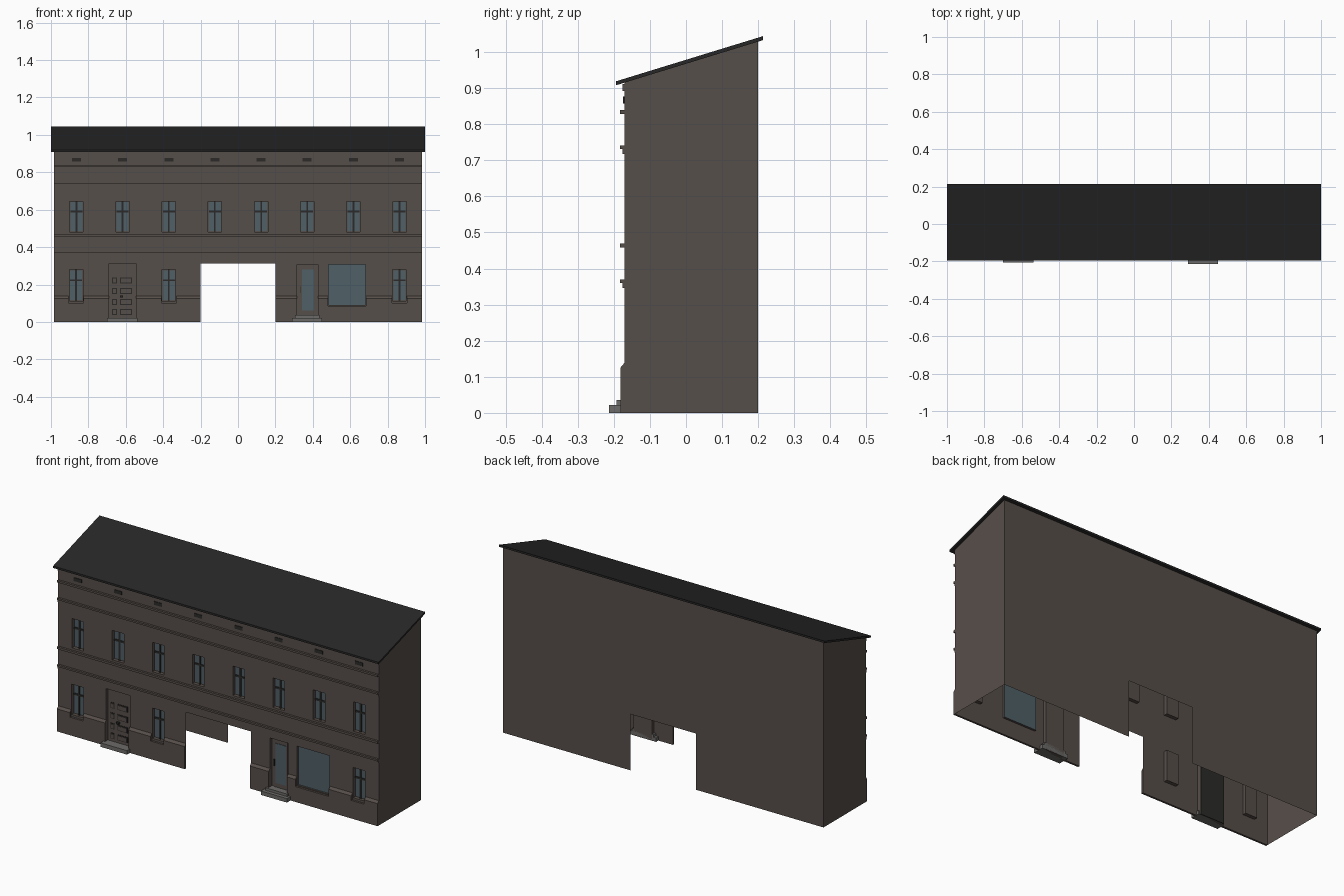
import bpy, bmesh

if "Cube" in bpy.data.objects:
    bpy.data.objects.remove(bpy.data.objects["Cube"])


def material(name, rgb):
    m = bpy.data.materials.new(name)
    m.diffuse_color = (*rgb, 1)
    m.use_nodes = True
    m.node_tree.nodes["Principled BSDF"].inputs["Base Color"].default_value = m.diffuse_color
    return m


WALL = material("brown plaster", (0.094, 0.077, 0.067))
ROOF = material("dark roofing", (0.020, 0.020, 0.020))
GLASS = material("blue grey glass", (0.080, 0.115, 0.135))
STONE = material("grey stone", (0.150, 0.147, 0.142))
DARK = material("dark frame", (0.024, 0.023, 0.022))

W = 0.985                                  # half width of the walls
YF, YB, YP = -0.171, 0.20, -0.182          # front wall, back wall, plinth face
ZF, ZB = 0.915, 1.030                      # wall height at front and back
DEPTH = 0.02                               # depth of the recesses


def mesh(name, verts, faces, mat):
    me = bpy.data.meshes.new(name)
    me.from_pydata(verts, [], faces)
    me.materials.append(mat)
    ob = bpy.data.objects.new(name, me)
    bpy.context.collection.objects.link(ob)
    return ob


def quads(name, polys, mat):
    verts, faces = [], []
    for p in polys:
        faces.append(list(range(len(verts), len(verts) + len(p))))
        verts += p
    ob = mesh(name, verts, faces, mat)
    bm = bmesh.new()
    bm.from_mesh(ob.data)
    bmesh.ops.remove_doubles(bm, verts=bm.verts, dist=1e-5)
    bm.to_mesh(ob.data)
    bm.free()
    return ob


def prisms(name, profile, spans, mat):
    """Closed (y, z) profile swept along x over every span."""
    verts, faces, n = [], [], len(profile)
    for x0, x1 in spans:
        b = len(verts)
        verts += [(x, y, z) for x in (x0, x1) for y, z in profile]
        faces += [[b + i, b + (i + 1) % n, b + n + (i + 1) % n, b + n + i] for i in range(n)]
        faces += [[b + i for i in reversed(range(n))], [b + n + i for i in range(n)]]
    ob = mesh(name, verts, faces, mat)
    bm = bmesh.new()
    bm.from_mesh(ob.data)
    bmesh.ops.recalc_face_normals(bm, faces=bm.faces)
    bm.to_mesh(ob.data)
    bm.free()
    return ob


def box(name, x0, x1, y0, y1, z0, z1, mat):
    return prisms(name, [(y0, z0), (y1, z0), (y1, z1), (y0, z1)], [(x0, x1)], mat)


def upright(x0, x1, z0, z1, y):
    return [(x0, y, z0), (x1, y, z0), (x1, y, z1), (x0, y, z1)]


def wall(name, y, height, holes, flip=False):
    """Flat wall as a grid of faces, left open at the holes."""
    xs = sorted({-W, W, *[v for h in holes for v in h[:2]]})
    zs = sorted({0, height, *[v for h in holes for v in h[2:]]})
    polys = []
    for x0, x1 in zip(xs, xs[1:]):
        for z0, z1 in zip(zs, zs[1:]):
            cx, cz = (x0 + x1) / 2, (z0 + z1) / 2
            if not any(a < cx < b and c < cz < d for a, b, c, d in holes):
                p = upright(x0, x1, z0, z1, y)
                polys.append(p[::-1] if flip else p)
    return quads(name, polys, WALL)


def recess(name, hole, depth=DEPTH, back=True):
    x0, x1, z0, z1 = hole
    f, r = YF, YF + depth
    polys = [[(x0, f, z0), (x1, f, z0), (x1, r, z0), (x0, r, z0)],
             [(x0, r, z1), (x1, r, z1), (x1, f, z1), (x0, f, z1)],
             [(x0, f, z0), (x0, r, z0), (x0, r, z1), (x0, f, z1)],
             [(x1, f, z1), (x1, r, z1), (x1, r, z0), (x1, f, z0)]]
    if back:
        polys.append(upright(x0, x1, z0, z1, r))
    return quads(name, polys, WALL)


# Openings as (x0, x1, z0, z1)
bays = [s * v for v in (0.124, 0.370, 0.617, 0.864) for s in (-1, 1)]
ground_bays = [-0.866, -0.370, 0.863]
upper = [(x - 0.036, x + 0.036, 0.482, 0.645) for x in bays]
lower = [(x - 0.036, x + 0.036, 0.112, 0.280) for x in ground_bays]
passage = (-0.2, 0.2, 0, 0.312)
door = (-0.690, -0.545, 0, 0.312)
shop_door = (0.316, 0.428, 0.0, 0.307)
shop_window = (0.483, 0.682, 0.09, 0.306)

# Wall shell, open underneath
wall("front_wall", YF, ZF, upper + lower + [passage, door, shop_door, shop_window])
wall("back_wall", YB, ZB, [passage], flip=True)
for name, x in (("left_wall", -W), ("right_wall", W)):
    p = [(x, YF, 0), (x, YB, 0), (x, YB, ZB), (x, YF, ZF)]
    quads(name, [p if x > 0 else p[::-1]], WALL)

# Sloping roof slab
prisms("roof", [(-0.194, 0.908), (0.213, 1.033), (0.213, 1.044), (-0.194, 0.919)],
       [(-1, 1)], ROOF)

# Moulded bands across the front
for i, (bottom, step, top) in enumerate([(0.346, 0.360, 0.370), (0.717, 0.731, 0.741)]):
    prisms(f"stepped_band_{i}", [(YF, bottom), (-0.176, bottom), (-0.176, step),
                                 (-0.183, step), (-0.183, top), (YF, top)], [(-W, W)], WALL)
for i, (bottom, top) in enumerate([(0.458, 0.470), (0.828, 0.839)]):
    box(f"flat_band_{i}", -W, W, -0.183, YF, bottom, top, WALL)
box("eaves_band", -W, W, -0.176, YF, 0.892, 0.912, WALL)

# Plinth with chamfered top, notched lower under the windows
prisms("plinth", [(YF, 0), (YP, 0), (YP, 0.125), (YF, 0.138)],
       [(-W, -0.906), (-0.826, -0.690), (-0.545, -0.410), (-0.330, -0.2), (0.2, 0.316),
        (0.428, 0.480), (0.685, 0.823), (0.903, W)], WALL)
prisms("plinth_under_windows", [(YF, 0), (YP, 0), (YP, 0.10), (YF, 0.10)],
       [(x - 0.04, x + 0.04) for x in ground_bays], WALL)
box("plinth_under_shop_window", 0.480, 0.685, YP, YF, 0, 0.085, WALL)

# Windows: recess, glass plate and dark cross bars
for i, h in enumerate(upper + lower):
    x0, x1, z0, z1 = h
    cx, y = (x0 + x1) / 2, YF + DEPTH
    bar = z0 + 0.66 * (z1 - z0)
    recess(f"window_recess_{i}", h)
    box(f"window_glass_{i}", x0 + 0.004, x1 - 0.004, y - 0.004, y - 0.001,
        z0 + 0.005, z1 - 0.004, GLASS)
    box(f"window_mullion_{i}", cx - 0.005, cx + 0.005, y - 0.008, y - 0.003, z0, z1, DARK)
    box(f"window_transom_{i}", x0 + 0.004, x1 - 0.004, y - 0.008, y - 0.003,
        bar - 0.005, bar + 0.005, DARK)

# Attic vents
for i, x in enumerate(bays):
    box(f"vent_{i}", x - 0.024, x + 0.024, YF - 0.003, YF, 0.858, 0.877, DARK)

# Panelled front door
recess("door_recess", door, back=False)
yd = YF + DEPTH
box("front_door", door[0], door[1], yd - 0.006, yd, 0, door[3], WALL)
box("door_backing", door[0], door[1], yd, yd + 0.003, 0, door[3], DARK)
for r, z in enumerate((0.053, 0.107, 0.165, 0.222)):
    for side, (a, b) in {"narrow": (-0.673, -0.648), "wide": (-0.630, -0.567)}.items():
        box(f"{side}_panel_edge_{r}", a, b, yd - 0.008, yd - 0.006, z - 0.016, z + 0.016, DARK)
        box(f"{side}_panel_{r}", a + 0.005, b - 0.005, yd - 0.011, yd - 0.006,
            z - 0.011, z + 0.011, WALL)
box("front_door_handle", -0.632, -0.615, yd - 0.018, yd - 0.006, 0.130, 0.140, DARK)

# Glazed shop door
recess("shop_door_recess", shop_door)
box("shop_door_frame", 0.330, 0.414, yd - 0.005, yd, 0.035, 0.300, WALL)
box("shop_door_glass", 0.341, 0.405, yd - 0.008, yd - 0.005, 0.060, 0.280, GLASS)
box("shop_door_handle", 0.333, 0.337, yd - 0.013, yd - 0.005, 0.155, 0.190, DARK)

# Shop window
recess("shop_window_recess", shop_window, 0.012, back=False)
quads("shop_window_glass", [upright(*shop_window, YF + 0.010)], GLASS)

# Stone steps
box("front_door_step", -0.700, -0.537, -0.207, yd - 0.006, 0, 0.022, STONE)
box("shop_lower_step", 0.290, 0.450, -0.213, yd, 0, 0.022, STONE)
box("shop_upper_step", 0.305, 0.437, -0.193, yd, 0.022, 0.036, STONE)
